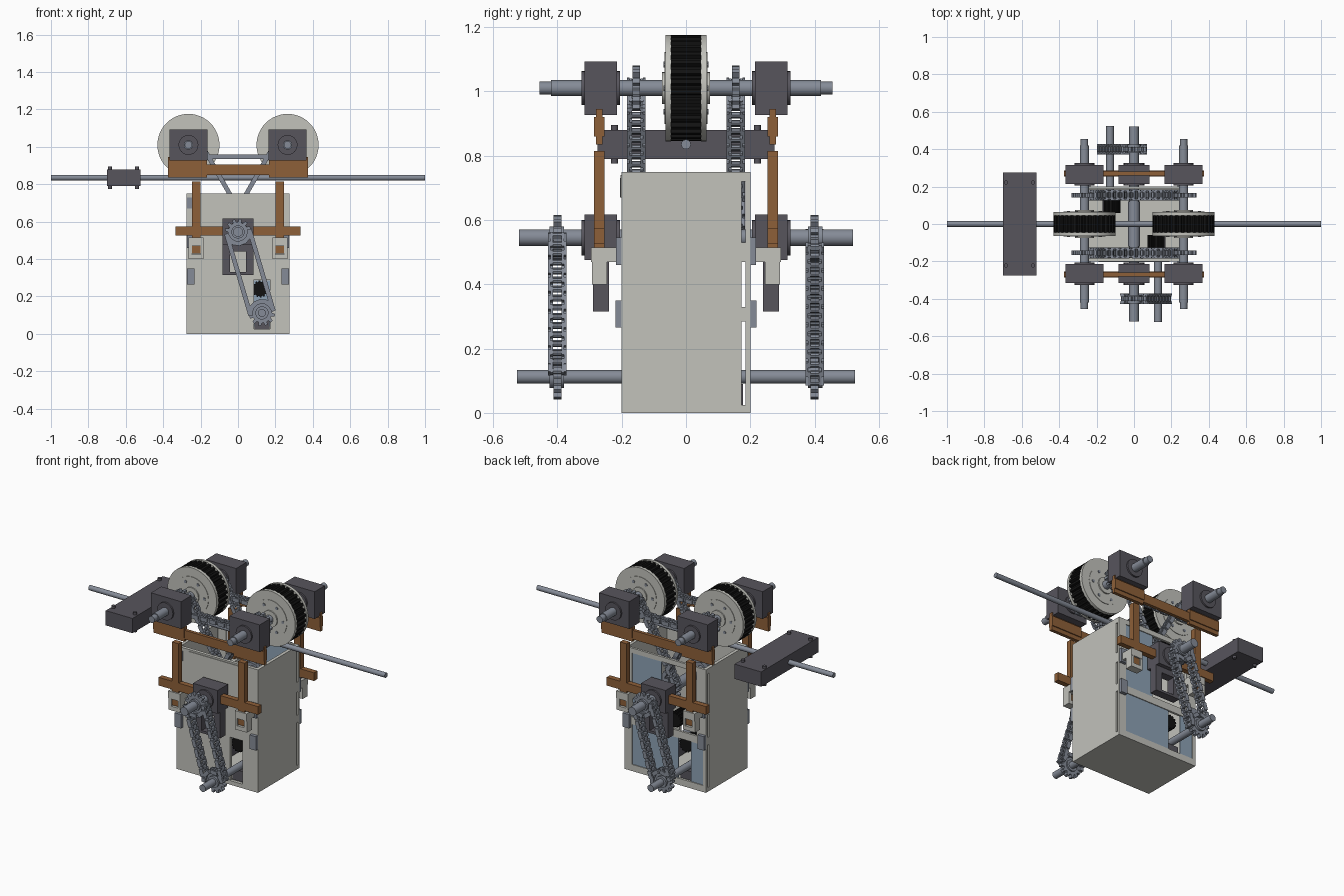
import bpy, bmesh, math
from mathutils import Vector, Matrix

if "Cube" in bpy.data.objects:
    bpy.data.objects.remove(bpy.data.objects["Cube"])


def material(name, rgb):
    m = bpy.data.materials.new(name)
    m.diffuse_color = (*rgb, 1)
    m.use_nodes = True
    m.node_tree.nodes["Principled BSDF"].inputs["Base Color"].default_value = m.diffuse_color
    return m


LIGHT = material("light_grey", (0.54, 0.54, 0.50))
DARK = material("dark_grey", (0.095, 0.09, 0.108))
BROWN = material("brown", (0.27, 0.115, 0.04))
STEEL = material("steel", (0.235, 0.26, 0.31))
BLACK = material("black", (0.006, 0.006, 0.006))
BLUE = material("pale_blue", (0.27, 0.36, 0.46))


def finish(name, bm, mat, smooth=False):
    bmesh.ops.recalc_face_normals(bm, faces=bm.faces)
    me = bpy.data.meshes.new(name)
    bm.to_mesh(me)
    bm.free()
    me.materials.append(mat)
    ob = bpy.data.objects.new(name, me)
    bpy.context.collection.objects.link(ob)
    if smooth:
        bpy.ops.object.select_all(action='DESELECT')
        ob.select_set(True)
        bpy.context.view_layer.objects.active = ob
        bpy.ops.object.shade_smooth_by_angle(angle=math.radians(35))
    return ob


def add_box(bm, x0, x1, y0, y1, z0, z1, frame=Matrix()):
    mid = Matrix.Translation(((x0 + x1) / 2, (y0 + y1) / 2, (z0 + z1) / 2))
    size = Matrix.Diagonal((abs(x1 - x0), abs(y1 - y0), abs(z1 - z0), 1))
    bmesh.ops.create_cube(bm, size=1, matrix=frame @ mid @ size)


def boxes(name, mat, *dims):
    bm = bmesh.new()
    for d in dims:
        add_box(bm, *d)
    return finish(name, bm, mat)


def add_cyl(bm, p, q, r, n=24):
    p, q = Vector(p), Vector(q)
    rot = (q - p).to_track_quat('Z', 'Y').to_matrix().to_4x4()
    bmesh.ops.create_cone(bm, cap_ends=True, segments=n, radius1=r, radius2=r,
                          depth=(q - p).length, matrix=Matrix.Translation((p + q) / 2) @ rot)


def cyls(name, mat, *dims):
    bm = bmesh.new()
    for d in dims:
        add_cyl(bm, *d)
    return finish(name, bm, mat, True)


def y_cyl(x, z, r, y0, y1, n=24):
    return ((x, y0, z), (x, y1, z), r, n)


def gear(name, mat, x, z, r_in, r_out, y0, y1, teeth):
    # toothed disc: four profile points per tooth, extruded along y
    bm = bmesh.new()
    pts = []
    for i in range(teeth):
        for off, r in ((0, r_in), (0.3, r_in), (0.45, r_out), (0.85, r_out)):
            a = math.tau * (i + off) / teeth
            pts.append(bm.verts.new((x + r * math.cos(a), y0, z + r * math.sin(a))))
    face = bm.faces.new(pts)
    new = bmesh.ops.extrude_face_region(bm, geom=[face])['geom']
    bmesh.ops.translate(bm, vec=(0, y1 - y0, 0),
                        verts=[g for g in new if isinstance(g, bmesh.types.BMVert)])
    return finish(name, bm, mat)


def chain(name, centres, y, r=0.062, pitch=0.029):
    # loop around equal sprockets, centres given counter-clockwise in x, z
    c = [Vector(p) for p in centres]
    path = []
    for i, p in enumerate(c):
        d0, d1 = p - c[i - 1], c[(i + 1) % len(c)] - p
        a0 = math.atan2(-d0.x, d0.y)
        a1 = math.atan2(-d1.x, d1.y)
        a0, a1 = a0 + math.pi, a1 + math.pi
        while a1 < a0 + 1e-6:
            a1 += math.tau
        for k in range(17):
            a = a0 + (a1 - a0) * k / 16
            path.append(p + r * Vector((math.cos(a), math.sin(a))))
    path.append(path[0])
    length = sum((b - a).length for a, b in zip(path, path[1:]))
    count = 2 * round(length / pitch / 2)
    step, pts, travelled = length / count, [], 0
    for a, b in zip(path, path[1:]):
        seg = (b - a).length
        while len(pts) < count and len(pts) * step <= travelled + seg:
            pts.append(a.lerp(b, (len(pts) * step - travelled) / max(seg, 1e-9)))
        travelled += seg
    bm = bmesh.new()
    for i, a in enumerate(pts):
        b = pts[(i + 1) % len(pts)]
        d = b - a
        add_cyl(bm, (a.x, y - 0.028, a.y), (a.x, y + 0.028, a.y), 0.009, 8)
        frame = Matrix.Translation((a.x, y, a.y)) @ Matrix.Rotation(-math.atan2(d.y, d.x), 4, 'Y')
        inner = 0.013 if i % 2 else 0.021
        for s in (-1, 1):
            add_box(bm, -0.008, d.length + 0.008, s * inner, s * (inner + 0.008), -0.012, 0.012, frame)
    finish(name, bm, STEEL)


# housing: floor, front wall around its slot, side walls with rear slits
boxes("housing_floor", LIGHT, (-0.275, 0.275, -0.2, 0.2, 0, 0.02))
boxes("housing_front", LIGHT, (-0.275, 0.085, -0.2, -0.18, 0, 0.75), (0.17, 0.275, -0.2, -0.18, 0, 0.75),
      (0.085, 0.17, -0.2, -0.18, 0.29, 0.75), (0.085, 0.17, -0.2, -0.18, 0, 0.025))
boxes("front_top_plate", LIGHT, (-0.19, 0.19, -0.204, -0.2, 0.67, 0.74))
for s in (-1, 1):
    a, b = s * 0.255, s * 0.275
    boxes("housing_side", LIGHT, (a, b, -0.18, 0.172, 0.02, 0.75), (a, b, 0.185, 0.2, 0.02, 0.75),
          *[(a, b, 0.172, 0.185, z0, z1) for z0, z1 in ((0.02, 0.025), (0.285, 0.33), (0.47, 0.53), (0.72, 0.75))])
# back frame and tinted panels
boxes("back_frame", LIGHT, (-0.255, 0.255, 0.186, 0.2, 0.285, 0.33), (-0.255, 0.255, 0.186, 0.2, 0.72, 0.75),
      (-0.255, 0.255, 0.186, 0.2, 0.02, 0.04), (-0.255, -0.21, 0.186, 0.2, 0.33, 0.72),
      (0.225, 0.255, 0.186, 0.2, 0.04, 0.72))
boxes("back_panels", BLUE, (0.03, 0.225, 0.187, 0.195, 0.33, 0.72), (-0.085, 0.225, 0.187, 0.195, 0.04, 0.285),
      (-0.255, -0.17, 0.187, 0.195, 0.04, 0.285))

# long guide rod and the balance block with its bolts
cyls("guide_rod", STEEL, ((-1, 0, 0.835), (1, 0, 0.835), 0.015))
boxes("balance_block", DARK, (-0.7, -0.52, -0.275, 0.275, 0.79, 0.88))
cyls("balance_bolts", DARK, *[((x, y, 0.775), (x, y, 0.895), 0.011, 12)
                              for x in (-0.685, -0.54) for y in (-0.222, 0.222)])

# wheels, axles and upper bearings
for x in (-0.265, 0.265):
    cyls("axle", STEEL, y_cyl(x, 1.01, 0.025, -0.42, 0.42), y_cyl(x, 1.01, 0.02, -0.455, 0.455))
    gear("wheel_tread", BLACK, x, 1.01, 0.152, 0.165, -0.048, 0.048, 32)
    for s in (-1, 1):
        cyls("wheel_rim", LIGHT, y_cyl(x, 1.01, 0.166, s * 0.046, s * 0.064, 48),
             y_cyl(x, 1.01, 0.112, s * 0.06, s * 0.067, 40), y_cyl(x, 1.01, 0.05, s * 0.06, s * 0.075))
        cyls("wheel_bolts", STEEL, *[y_cyl(x + 0.085 * math.cos(k * math.pi / 3),
             1.01 + 0.085 * math.sin(k * math.pi / 3), 0.009, s * 0.06, s * 0.07, 10) for k in range(6)])
        gear("upper_sprocket", STEEL, x, 1.01, 0.053, 0.07, s * 0.143, s * 0.167, 12)
        boxes("bearing_block", DARK, (x - 0.102, x + 0.102, s * 0.215, s * 0.315, 0.927, 1.093))
        cyls("bearing_flange", DARK, y_cyl(x, 1.01, 0.053, s * 0.205, s * 0.325))

# centre shaft
cyls("centre_shaft", STEEL, y_cyl(0, 0.545, 0.026, -0.52, 0.52), y_cyl(0, 0.545, 0.031, -0.12, 0.12))

for s in (-1, 1):
    # upper beam, crossbar and hangers
    y0, y1 = s * 0.254, s * 0.286
    boxes("upper_beam", BROWN, (-0.375, 0.375, s * 0.26, s * 0.28, 0.85, 0.905),
          *[(e * 0.165, e * 0.375, y0, y1, 0.86, 0.92) for e in (-1, 1)],
          *[(e * 0.165, e * 0.375, s * 0.26, s * 0.28, 0.835, 0.945) for e in (-1, 1)])
    boxes("crossbar", BROWN, (-0.335, 0.335, y0, y1, 0.525, 0.575))
    boxes("hangers", BROWN, *[(e * 0.2, e * 0.245, y0, y1, 0.43, 0.815) for e in (-1, 1)])
    for e in (-1, 1):
        # clasp around the hanger foot, and edge hinges
        boxes("foot_clasp", LIGHT, (e * 0.185, e * 0.265, s * 0.215, s * 0.295, 0.47, 0.515),
              (e * 0.185, e * 0.2, s * 0.245, s * 0.293, 0.4, 0.47),
              (e * 0.245, e * 0.265, s * 0.245, s * 0.293, 0.4, 0.47),
              (e * 0.185, e * 0.265, s * 0.245, s * 0.293, 0.4, 0.425))
        boxes("edge_hinges", STEEL, (e * 0.232, e * 0.274, s * 0.195, s * 0.22, 0.265, 0.35),
              (e * 0.232, e * 0.274, s * 0.195, s * 0.218, 0.46, 0.545))
    # centre bearing with its open lower frame
    boxes("centre_bearing", DARK, (-0.083, 0.083, s * 0.215, s * 0.315, 0.475, 0.617),
          (-0.083, -0.042, s * 0.24, s * 0.29, 0.315, 0.475), (0.042, 0.083, s * 0.24, s * 0.29, 0.315, 0.475),
          (-0.042, 0.042, s * 0.24, s * 0.29, 0.315, 0.33), (-0.042, 0.042, s * 0.24, s * 0.29, 0.44, 0.475))
    cyls("centre_flange", DARK, y_cyl(0, 0.545, 0.055, s * 0.205, s * 0.325))
    # three-way upper chain
    gear("drive_sprocket", STEEL, 0, 0.545, 0.053, 0.07, s * 0.143, s * 0.167, 12)
    chain("upper_chain", [(-0.265, 1.01), (0, 0.545), (0.265, 1.01)], s * 0.155)
    # slanted lower chain, its shaft and the inner roller
    bx = -s * 0.128
    cyls("lower_shaft", STEEL, y_cyl(bx, 0.112, 0.021, s * 0.06, s * 0.525))
    for x, z in ((0, 0.545), (bx, 0.112)):
        gear("outer_sprocket", STEEL, x, z, 0.053, 0.07, s * 0.388, s * 0.412, 12)
        cyls("sprocket_hub", STEEL, y_cyl(x, z, 0.035, s * 0.38, s * 0.425))
    chain("lower_chain", [(bx, 0.112), (0, 0.545)], s * 0.4)
    gear("inner_roller", BLACK, -s * 0.118, 0.24, 0.038, 0.045, s * 0.06, s * 0.17, 14)
    boxes("lower_bearing", DARK, (-s * 0.088, -s * 0.168, s * 0.06, s * 0.178, 0.025, 0.09))
boxes("upper_hinge", STEEL, (-0.274, -0.232, -0.205, -0.18, 0.67, 0.73))
